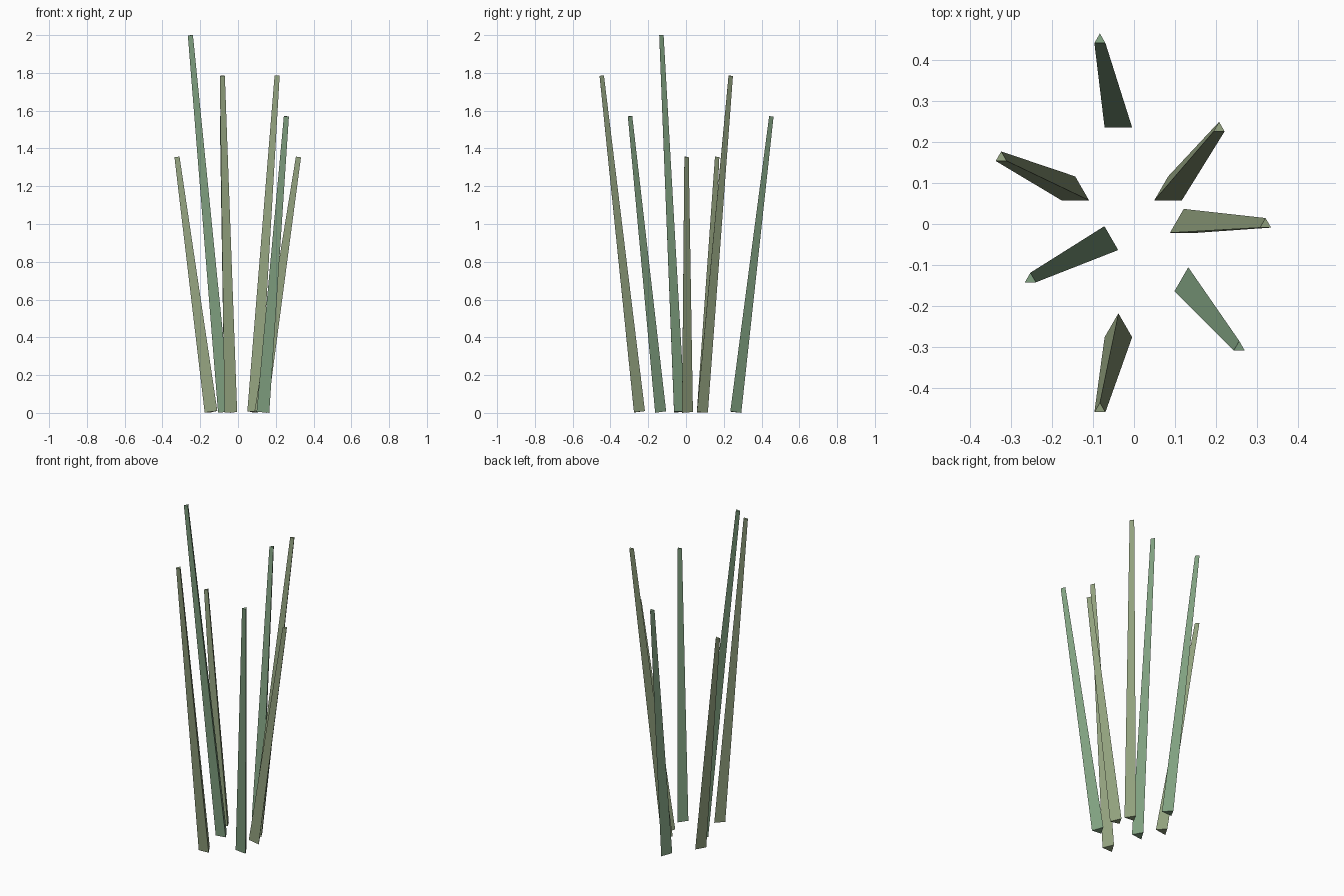
import bpy, bmesh, math
from mathutils import Vector

if "Cube" in bpy.data.objects:
    bpy.data.objects.remove(bpy.data.objects["Cube"])

BASE_R, TIP_R = 0.0387, 0.0155


def material(name, color):
    m = bpy.data.materials.new(name)
    m.diffuse_color = (*color, 1)
    m.use_nodes = True
    m.node_tree.nodes["Principled BSDF"].inputs["Base Color"].default_value = m.diffuse_color
    return m


green = material("leaf_green", (0.22, 0.36, 0.22))
olive = material("olive_green", (0.29, 0.36, 0.21))


def ring(bm, center, axis, radius):
    # Triangle with one corner toward +y, tilted square to the blade axis
    verts = []
    for k in range(3):
        a = math.radians(90 + 120 * k)
        x, y = radius * math.cos(a), radius * math.sin(a)
        z = -(axis.x * x + axis.y * y) / axis.z
        verts.append(bm.verts.new(center + Vector((x, y, z))))
    return verts


def blade(name, base, tip, mat):
    base, tip = Vector((*base, 0.005)), Vector(tip)
    axis = tip - base
    bm = bmesh.new()
    lo = ring(bm, base, axis, BASE_R)
    hi = ring(bm, tip, axis, TIP_R)
    bm.faces.new(lo[::-1])
    bm.faces.new(hi)
    for k in range(3):
        n = (k + 1) % 3
        bm.faces.new((lo[k], lo[n], hi[n], hi[k]))
    mesh = bpy.data.meshes.new(name)
    bm.to_mesh(mesh)
    bm.free()
    mesh.materials.append(mat)
    bpy.context.collection.objects.link(bpy.data.objects.new(name, mesh))


# Seven three-sided grass blades fanning outward: base centre, tip centre, colour
blades = [
    ((0.121, -0.002), (0.320, -0.001, 1.355), olive),
    ((0.083, 0.077), (0.207, 0.233, 1.785), olive),
    ((-0.038, 0.254), (-0.083, 0.448, 1.570), green),
    ((-0.143, 0.077), (-0.323, 0.161, 1.355), olive),
    ((-0.072, -0.044), (-0.252, -0.134, 1.999), green),
    ((-0.038, -0.256), (-0.083, -0.450, 1.785), olive),
    ((0.132, -0.144), (0.256, -0.300, 1.570), green),
]
for i, (base, tip, mat) in enumerate(blades, 1):
    blade(f"grass_blade_{i}", base, tip, mat)
